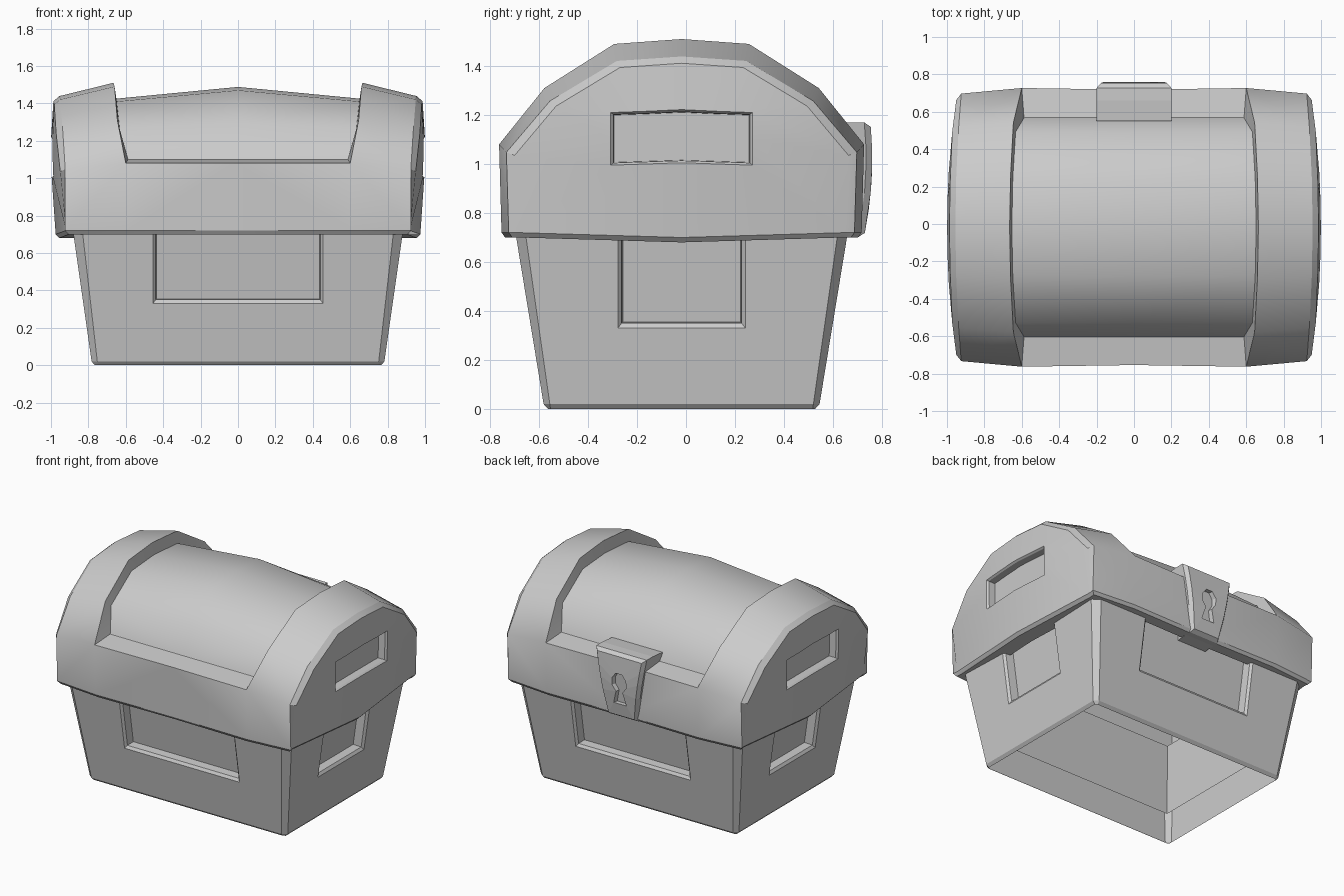
import bpy, bmesh, math

if "Cube" in bpy.data.objects:
    bpy.data.objects.remove(bpy.data.objects["Cube"])

YC = -0.018  # the chest sits slightly forward of the latch


class Part:
    """Collects faces from rows of points, then welds them into one object."""

    def __init__(self, name):
        self.name, self.bm = name, bmesh.new()

    def face(self, pts):
        self.bm.faces.new([self.bm.verts.new(p) for p in pts])

    def strip(self, a, b, closed=False):
        n = len(a)
        for i in range(n if closed else n - 1):
            j = (i + 1) % n
            self.face([a[i], a[j], b[j], b[i]])

    def loft(self, loops, fill=False):
        for a, b in zip(loops, loops[1:]):
            self.strip(a, b, True)
        if fill:
            self.face(loops[-1])

    def finish(self, y=0.0, angle=None):
        bm = self.bm
        bmesh.ops.remove_doubles(bm, verts=bm.verts, dist=0.0005)
        bmesh.ops.recalc_face_normals(bm, faces=bm.faces)
        mesh = bpy.data.meshes.new(self.name)
        bm.to_mesh(mesh)
        bm.free()
        ob = bpy.data.objects.new(self.name, mesh)
        bpy.context.collection.objects.link(ob)
        ob.location.y = y
        if angle:
            bpy.context.view_layer.objects.active = ob
            ob.select_set(True)
            bpy.ops.object.shade_smooth_by_angle(angle=math.radians(angle))
            ob.select_set(False)
        return ob


# Body: open tapered shell, chamfered corners, one sunken panel per wall
body = Part("chest_body")
TOP = 0.76


def lerp(a, b, z):
    return a + (b - a) * z / 0.7


def wall(u, d, hole, place):
    def loop(hw, z0, z1, depth):
        return [place(x, lerp(*d, z) - depth, z)
                for x, z in ((-hw, z0), (hw, z0), (hw, z1), (-hw, z1))]
    lo, hi = lerp(*u, 0.02), lerp(*u, TOP)
    outer = [place(x, lerp(*d, z), z)
             for x, z in ((-lo, 0.02), (lo, 0.02), (hi, TOP), (-hi, TOP))]
    foot = [place(x, d[0] - 0.015, 0) for x in (-u[0], u[0])]
    body.strip(foot, outer[:2])
    body.loft([outer, loop(hole, 0.33, 0.75, 0),
               loop(hole - 0.015, 0.35, 0.745, 0.015),
               loop(hole - 0.02, 0.355, 0.74, 0.075)], fill=True)


FU, FD, SU, SD = (0.75, 0.83), (0.56, 0.675), (0.535, 0.635), (0.78, 0.88)
for s in (-1, 1):
    wall(FU, FD, 0.455, lambda u, d, z: (u, s * d, z))
    wall(SU, SD, 0.26, lambda u, d, z: (s * d, u, z))
    for t in (-1, 1):
        rows = [[(s * (FU[0]), t * (FD[0] - 0.015), 0), (s * (SD[0] - 0.015), t * SU[0], 0)]]
        rows += [[(s * lerp(*FU, z), t * lerp(*FD, z), z),
                  (s * lerp(*SD, z), t * lerp(*SU, z), z)] for z in (0.02, TOP)]
        for a, b in zip(rows, rows[1:]):
            body.strip(a, b)
body.finish(YC)

# Plain inner lining, seen through the open bottom
lining = Part("chest_lining")
lining.loft([[(sx * (lerp(*SD, z) - 0.1), sy * (lerp(*FD, z) - 0.1), z)
              for sx, sy in ((-1, -1), (1, -1), (1, 1), (-1, 1))] for z in (0.18, TOP)])
lining.finish(YC)

# Lid: arched profile with raised end bands and a sunken bulging top panel
lid = Part("chest_lid")


def arch(half):
    return half + [(-y, z) for y, z in half[-2::-1]]


P = arch([(0.735, 0.72), (0.745, 1.08), (0.56, 1.31), (0.275, 1.49), (0, 1.51)])
R = arch([(0.585, 1.10), (0.51, 1.265), (0.26, 1.41), (0, 1.425)])
LIP = [0.60, 0.60, 0.645, 0.66, 0.665, 0.66, 0.645, 0.60, 0.60]


def shrink(ky, kz):
    return [(y * ky, 0.72 + (z - 0.72) * kz) for y, z in P]


def cap_x(y, z):
    return 1.0 - 0.05 * (y / 0.7) ** 2 - 0.03 * ((z - 1.15) / 0.4) ** 2


mid = [(0, y * 0.988, z) for y, z in P]
rmid = [(0, y, z + 0.062 * (z - 1.10) / 0.32) for y, z in R]
rim = {}
for s in (-1, 1):
    inner = [(s * x, y, z) for x, (y, z) in zip(LIP, P)]
    outer = [(s * (0.955 - 0.03 * (y / 0.7) ** 2), y, z) for y, z in shrink(0.96, 0.91)]
    cap = [(s * cap_x(y, z), y, z) for y, z in shrink(0.915, 0.875)]
    lid.strip(inner, outer)
    lid.strip(outer, cap)
    # lower walls beside the panel, panel surround and panel
    for k in (slice(0, 2), slice(7, 9)):
        lid.strip(mid[k], inner[k])
    sunk = [(s * (x - 0.012), y, z) for x, (y, z) in zip(LIP[1:], R)]
    lid.strip(inner[1:8], sunk)
    lid.strip(sunk, rmid)
    for i, j in ((1, 0), (7, 6)):
        lid.strip([mid[i], inner[i]], [rmid[j], sunk[j]])
    # end face with sunken rectangle
    hole = arch([(0.29, 0.995), (0.29, 1.1), (0.29, 1.21), (0.15, 1.215), (0, 1.222)])
    hole.append((0, 1.005))

    def ring(k, depth):
        return [(s * (cap_x(y, z) - depth), y * k, 1.11 + (z - 1.11) * (2 * k - 1))
                for y, z in hole]
    low = (s * 0.975, 0, 0.70)
    lid.loft([cap + [low], ring(1, 0), ring(0.96, 0.012), ring(0.95, 0.06)], fill=True)
    rim[s] = [inner[0], outer[0], cap[0], low, cap[-1], outer[-1], inner[-1]]

# underside rim of the lid
edge = rim[1] + [mid[-1]] + rim[-1][::-1] + [mid[0]]
lid.loft([edge] + [[(x * k, y * k, z - 0.02) for x, y, z in edge] for k in (0.98, 0.87)])
lid_mesh = lid.finish(YC, 26).data

# keep the lid smooth around its arch, sharp at chamfers and panel borders
for e in lid_mesh.edges:
    a, b = (lid_mesh.vertices[i].co for i in e.vertices)
    if abs(a.x - b.x) > 0.2 and (max(a.z, b.z) > 1.2 or
                                 (max(a.z, b.z) > 1.0 and max(abs(a.x), abs(b.x)) > 0.7)):
        e.use_edge_sharp = False

# Inner lining of the lid
vault = Part("lid_lining")
V = arch([(0.63, 0.72), (0.64, 1.04), (0.47, 1.23), (0.23, 1.35), (0, 1.37)])
ends = [[(x, y, z) for y, z in V] for x in (-0.87, 0.87)]
vault.strip(*ends)
for pts in ends:
    vault.face(pts)
vault.finish(YC)

# Latch: tapered plate with a keyhole
latch = Part("latch_plate")


def front(z):
    return 0.76 - 0.33 * (z - 1.02) ** 2


def mirrored(half):
    return half + [(-x, z) for x, z in half[::-1]]


plate = mirrored([(0.115 + (z - 0.7) * 0.18, z) for z in (1.17, 1.08, 0.99, 0.88, 0.70)])
key = mirrored([(0.025, 1.03), (0.055, 0.99), (0.055, 0.94), (0.025, 0.90), (0.05, 0.81)])
face = [(x * 0.88, 0.935 + (z - 0.935) * 0.92) for x, z in plate]
latch.loft([[(x, 0.55, z - 0.01) for x, z in plate],
            [(x, 0.66, z) for x, z in plate],
            [(x, front(z) - 0.025, z) for x, z in plate],
            [(x, front(z), z) for x, z in face],
            [(x, front(z), z) for x, z in key],
            [(x * 0.85, front(z) - 0.03, z) for x, z in key]], fill=True)
latch.finish()
